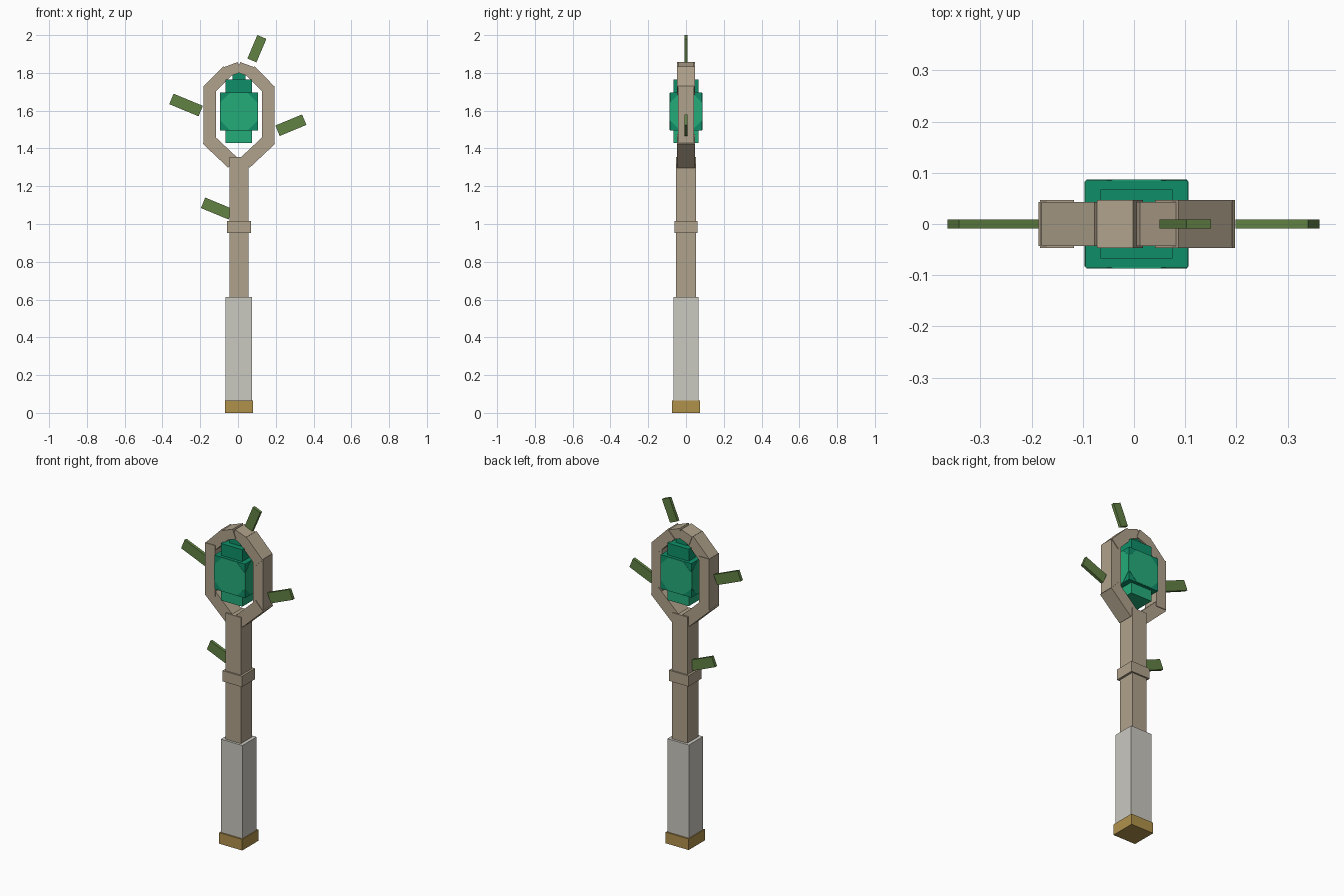
import bpy, math
from mathutils import Vector

cube = bpy.data.objects.get("Cube")
if cube:
    bpy.data.objects.remove(cube, do_unlink=True)


def material(name, rgb):
    """Flat colour from sRGB 0-255 values."""
    lin = [((c / 255 + 0.055) / 1.055) ** 2.4 for c in rgb] + [1]
    m = bpy.data.materials.new(name)
    m.use_nodes = True
    m.diffuse_color = lin
    m.node_tree.nodes["Principled BSDF"].inputs["Base Color"].default_value = lin
    return m


WOOD = material("pale wood", (176, 162, 139))
WRAP = material("white wrap", (202, 200, 192))
GOLD = material("brass", (176, 145, 75))
LEAF = material("leaf green", (98, 130, 68))
LIGHT = material("light emerald", (36, 172, 122))
DARK = material("deep emerald", (14, 143, 104))

CX = 0.005  # middle of the staff


def box(name, centre, size, mat, tilt=0):
    """Box whose long axis may be tilted in the front plane."""
    bpy.ops.mesh.primitive_cube_add(size=1, location=centre)
    ob = bpy.context.object
    ob.name = name
    ob.scale = size
    ob.rotation_euler.y = -math.radians(tilt)
    ob.data.materials.append(mat)
    return ob


def column(name, half_x, half_y, z0, z1, mat):
    return box(name, (CX, 0, (z0 + z1) / 2), (2 * half_x, 2 * half_y, z1 - z0), mat)


def beam(name, a, b, width, half_depth):
    """Wooden bar between two points (x, z)."""
    a, b = Vector(a), Vector(b)
    mid, d = (a + b) / 2, b - a
    box(name, (mid.x, 0, mid.y), (d.length, 2 * half_depth, width), WOOD,
        math.degrees(math.atan2(d.y, d.x)))


# Handle
column("pommel", 0.075, 0.075, 0, 0.065, GOLD)
column("grip", 0.07, 0.066, 0.065, 0.613, WRAP)
column("shaft", 0.05, 0.052, 0.613, 1.355, WOOD)
column("shaft_band", 0.063, 0.061, 0.953, 1.016, WOOD)

# Ring of bars, alternating slightly in depth
bars = [
    ("ring_lower", (-0.162, 1.451), (-0.027, 1.324), 0.072),
    ("ring_upright", (-0.15, 1.43), (-0.15, 1.73), 0.066),
    ("ring_upper", (-0.16, 1.705), (-0.054, 1.812), 0.065),
    ("ring_top", (-0.062, 1.805), (0.008, 1.831), 0.056),
]
for i, (name, a, b, w) in enumerate(bars):
    beam(name + "_right", a, b, w, 0.047 if i % 2 else 0.043)
    mirror = [(2 * CX - p[0], p[1]) for p in (a, b)]
    beam(name + "_left", *mirror, w, 0.043 if i % 2 else 0.047)

# Stepped gem
column("gem_middle", 0.1, 0.085, 1.495, 1.695, DARK)
column("gem_lower", 0.07, 0.067, 1.43, 1.495, LIGHT)
column("gem_upper", 0.07, 0.067, 1.695, 1.765, DARK)
column("gem_tip", 0.035, 0.035, 1.765, 1.808, DARK)


def facet(name, centre, half_w, normal_x):
    """Thin pale octagon lying on one side of the gem."""
    cut, half_h = 0.05, 0.098
    w, h = half_w - 0.002, half_h
    outline = [(-w, h - cut), (-w, cut - h), (cut - w, -h), (w - cut, -h),
               (w, cut - h), (w, h - cut), (w - cut, h), (cut - w, h)]
    verts = [(0, u, v) if normal_x else (u, 0, v) for u, v in outline]
    me = bpy.data.meshes.new(name)
    me.from_pydata(verts, [], [range(len(verts))])
    me.materials.append(LIGHT)
    ob = bpy.data.objects.new(name, me)
    ob.location = centre
    bpy.context.collection.objects.link(ob)
    mod = ob.modifiers.new("thickness", "SOLIDIFY")
    mod.thickness, mod.offset = 0.003, 0


for side, s in (("front", -1), ("back", 1)):
    facet("gem_facet_" + side, (CX, s * 0.085, 1.595), 0.1, False)
for side, s in (("right", -1), ("left", 1)):
    facet("gem_facet_" + side, (CX + s * 0.1, 0, 1.595), 0.085, True)

# Leaves: centre x, centre z, length, width, tilt
leaves = [
    ("leaf_top", 0.1, 1.928, 0.135, 0.052, 67),
    ("leaf_right", -0.275, 1.63, 0.168, 0.06, -22.5),
    ("leaf_left", 0.28, 1.523, 0.153, 0.06, 22.5),
    ("leaf_shaft", -0.112, 1.082, 0.158, 0.06, -22.5),
]
for name, x, z, length, width, tilt in leaves:
    box(name, (x, 0, z), (length, 0.018, width), LEAF, tilt)
